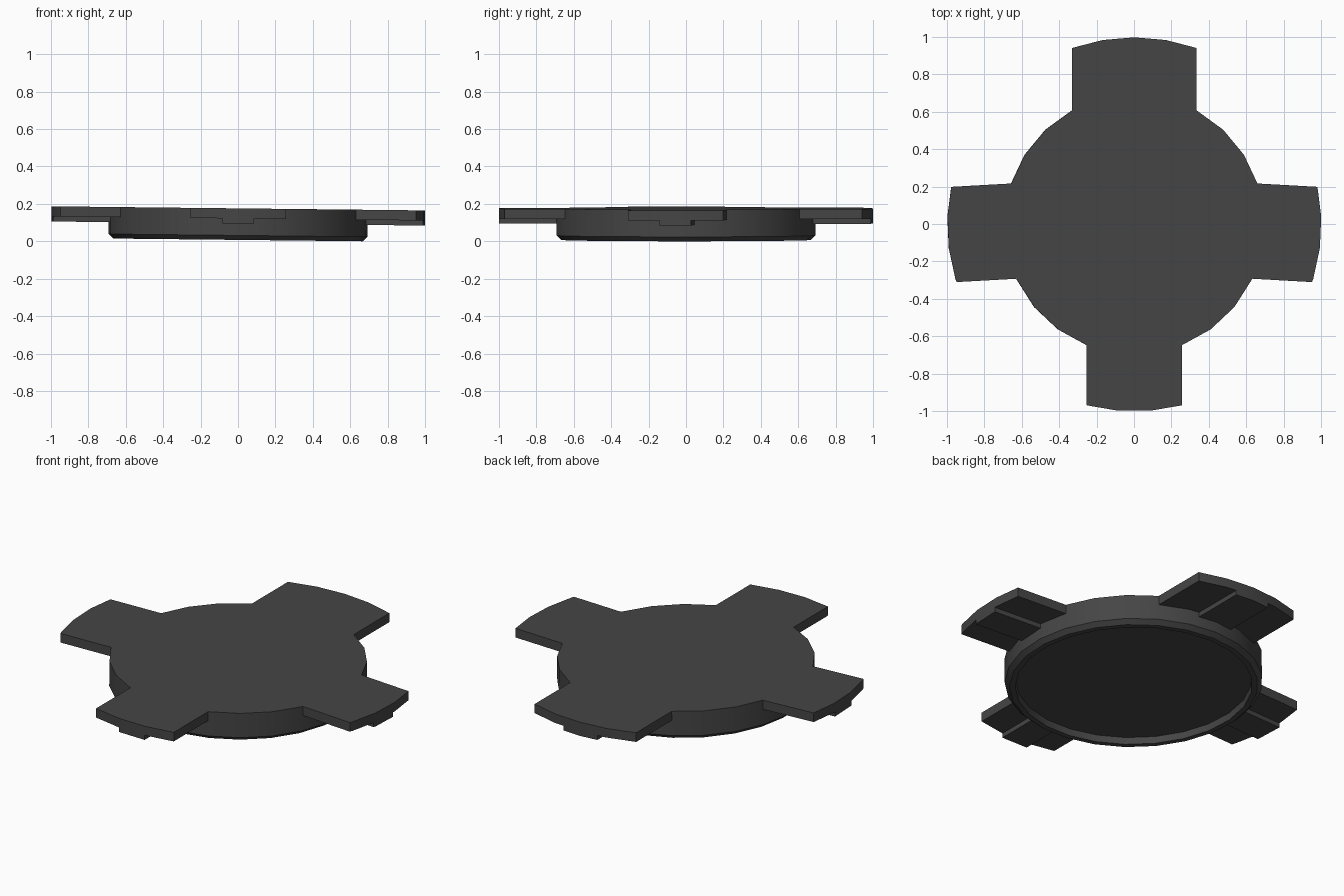
import bpy, bmesh
from math import pi, radians, cos, sin
from mathutils import Matrix, Vector

if "Cube" in bpy.data.objects:
    bpy.data.objects.remove(bpy.data.objects["Cube"])

BODY_SIDES, BODY_R = 25, 0.694
RIM_SIDES, RIM_R = 37, 1.0
BOTTOM, TOP, TAB_Z, RIB_Z = 0.0075, 0.176, 0.122, 0.095
PLACE = Matrix.Translation((0, -0.002, 0)) @ Matrix.Rotation(0.011, 4, 'Y')  # slight tilt

dark = bpy.data.materials.new("dark_plastic")
dark.diffuse_color = (0.06, 0.06, 0.06, 1)
dark.use_nodes = True
dark.node_tree.nodes["Principled BSDF"].inputs["Base Color"].default_value = dark.diffuse_color


def finish(name, bm):
    bmesh.ops.recalc_face_normals(bm, faces=bm.faces[:])
    bm.transform(PLACE)
    mesh = bpy.data.meshes.new(name)
    bm.to_mesh(mesh)
    bm.free()
    ob = bpy.data.objects.new(name, mesh)
    bpy.context.collection.objects.link(ob)
    mesh.materials.append(dark)
    bpy.ops.object.select_all(action='DESELECT')
    ob.select_set(True)
    bpy.context.view_layer.objects.active = ob
    bpy.ops.object.shade_smooth_by_angle(angle=radians(30))


def polygon(n, r):
    return [Vector((r * cos(pi / 2 + 2 * pi * k / n), r * sin(pi / 2 + 2 * pi * k / n)))
            for k in range(n)]


def arc(n, r, direction, w):
    """Part of a polygon's edge within w of a radial line, in (along, across)."""
    turn = Matrix.Rotation(-direction, 2)
    pts = sorted((p for p in (turn @ q for q in polygon(n, r)) if p.x > 0), key=lambda p: p.y)

    def at(v):
        for a, b in zip(pts, pts[1:]):
            if a.y <= v <= b.y:
                return a.lerp(b, (v - a.y) / (b.y - a.y))
    return [at(-w)] + [p for p in pts if -w + 1e-4 < p.y < w - 1e-4] + [at(w)]


def prism(bm, outline, z0, z1):
    low = [bm.verts.new((p.x, p.y, z0)) for p in outline]
    high = [bm.verts.new((p.x, p.y, z1)) for p in outline]
    bm.faces.new(low)
    bm.faces.new(high)
    for i in range(len(low)):
        j = (i + 1) % len(low)
        bm.faces.new((low[i], low[j], high[j], high[i]))


# Round body: flat top, chamfered foot and recessed underside
bm = bmesh.new()
profile = [(BODY_R, TOP), (BODY_R, BOTTOM + 0.024), (0.668, BOTTOM),
           (0.638, BOTTOM), (0.635, BOTTOM + 0.04)]
rings = [[bm.verts.new((p.x, p.y, z)) for p in polygon(BODY_SIDES, r)] for r, z in profile]
for a, b in zip(rings, rings[1:]):
    for i in range(BODY_SIDES):
        j = (i + 1) % BODY_SIDES
        bm.faces.new((a[i], a[j], b[j], b[i]))
bm.faces.new(rings[0])
bm.faces.new(rings[-1])
finish("round_body", bm)

# Four tabs, each with a rib along the middle third of its underside
tabs = [("right_tab", -3.2, 0.255), ("back_tab", 90, 0.333),
        ("left_tab", 183.2, 0.255), ("front_tab", 270, 0.255)]
for name, degrees, half in tabs:
    a = radians(degrees)
    bm = bmesh.new()
    for w, z0, z1 in ((half, TAB_Z, TOP), (half / 3, RIB_Z, TAB_Z)):
        outline = arc(RIM_SIDES, RIM_R, a, w) + arc(BODY_SIDES, BODY_R, a, w)[::-1]
        prism(bm, outline, z0, z1)
    bm.transform(Matrix.Rotation(a, 4, 'Z'))
    finish(name, bm)
